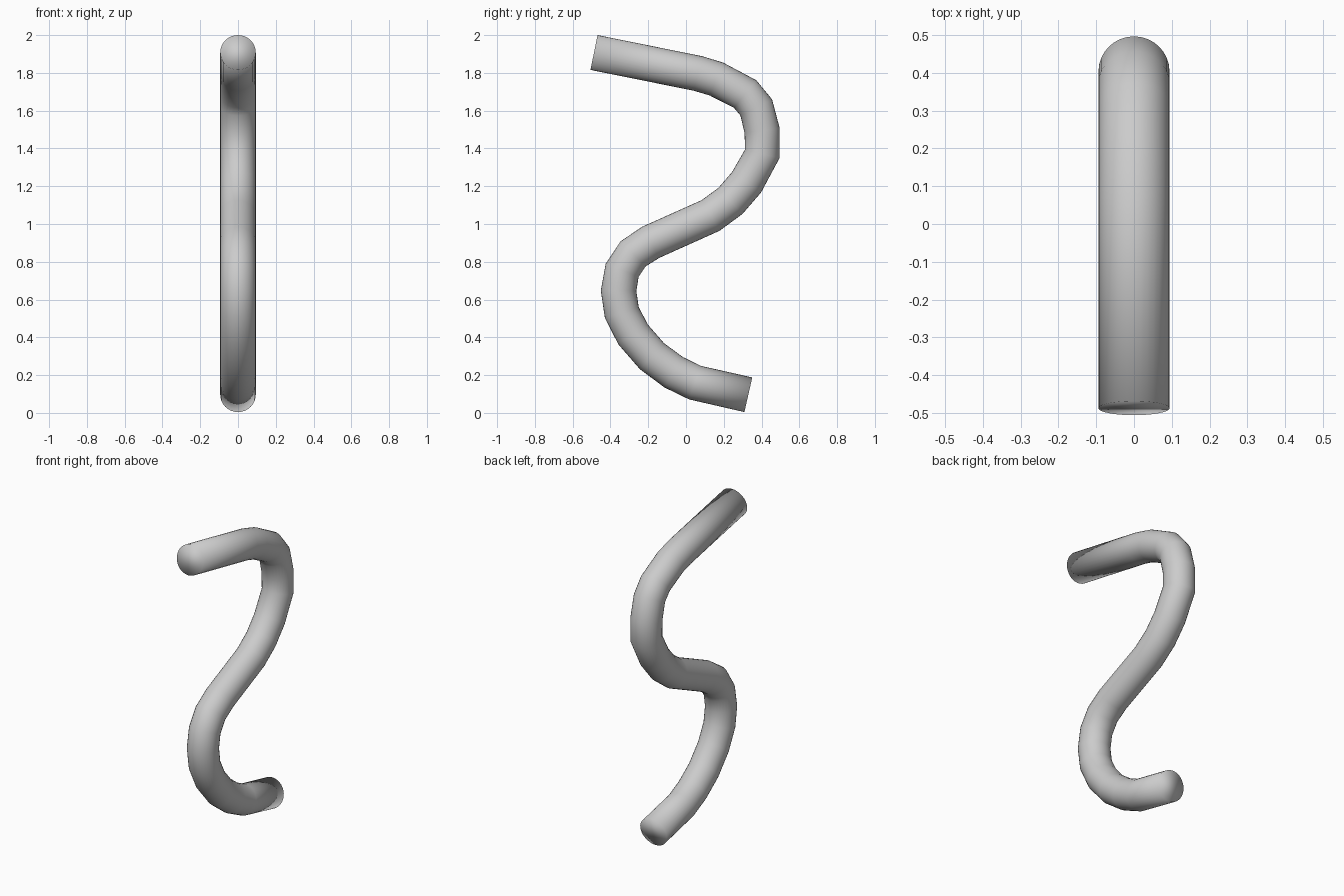
import bpy, bmesh, math
from mathutils import Vector

if "Cube" in bpy.data.objects:
    bpy.data.objects.remove(bpy.data.objects["Cube"])

RADIUS = 0.094
SIDES = 32

# Centre line of the bent tube as (y, z), from the upper front end down
PATH = [(-.487, 1.908), (.063, 1.797), (.16, 1.768), (.313, 1.688),
        (.372, 1.617), (.403, 1.495), (.404, 1.372), (.32, 1.22),
        (.235, 1.122), (.13, 1.045), (-.187, .903), (-.28, .842),
        (-.338, .755), (-.357, .647), (-.34, .532), (-.28, .415),
        (-.18, .30), (-.065, .215), (.048, .16), (.33, .096)]


def sweep_tube(name, path, radius, sides, material):
    points = [Vector((0, y, z)) for y, z in path]
    steps = [(b - a).normalized() for a, b in zip(points, points[1:])]
    side = Vector((1, 0, 0))
    bm = bmesh.new()
    rings = []
    for i, point in enumerate(points):
        # Each ring lies across the bisector of its neighbouring segments
        tangent = (steps[max(i - 1, 0)] + steps[min(i, len(steps) - 1)]).normalized()
        across = tangent.cross(side)
        angles = [2 * math.pi * k / sides for k in range(sides)]
        rings.append([bm.verts.new(point + radius * (math.cos(a) * side + math.sin(a) * across))
                      for a in angles])
    for a, b in zip(rings, rings[1:]):
        for k in range(sides):
            n = (k + 1) % sides
            bm.faces.new((a[k], a[n], b[n], b[k]))
    # End caps share the rims and are shaded smoothly with the wall
    bm.faces.new(rings[0])
    bm.faces.new(rings[-1])
    bmesh.ops.recalc_face_normals(bm, faces=bm.faces)
    for face in bm.faces:
        face.smooth = True
    mesh = bpy.data.meshes.new(name)
    bm.to_mesh(mesh)
    bm.free()
    mesh.materials.append(material)
    obj = bpy.data.objects.new(name, mesh)
    bpy.context.collection.objects.link(obj)
    return obj


grey = bpy.data.materials.new("light grey")
grey.use_nodes = True
grey.diffuse_color = (0.6, 0.6, 0.6, 1)
grey.node_tree.nodes["Principled BSDF"].inputs["Base Color"].default_value = (0.6, 0.6, 0.6, 1)

sweep_tube("bent_tube", PATH, RADIUS, SIDES, grey)
